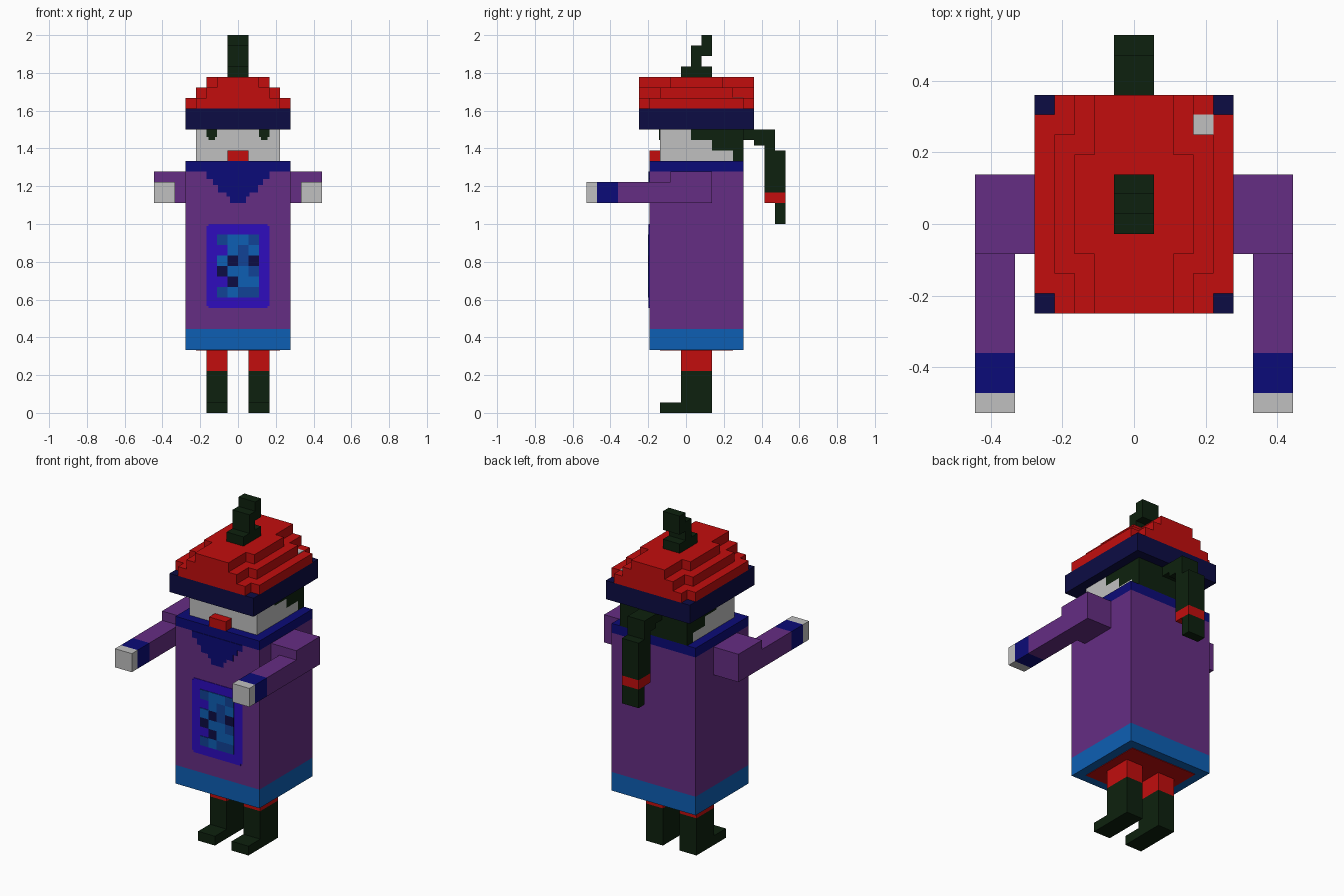
import bpy, bmesh
from mathutils import Vector

if "Cube" in bpy.data.objects:
    bpy.data.objects.remove(bpy.data.objects["Cube"])

U = 1 / 18   # edge length of one block
T = 0.06     # thickness of painted plates, in blocks


def make_material(name, rgb):
    lin = [((c / 255 + 0.055) / 1.055) ** 2.4 if c > 10 else c / 255 / 12.92 for c in rgb]
    m = bpy.data.materials.new(name)
    m.use_nodes = True
    m.diffuse_color = (*lin, 1)
    bsdf = m.node_tree.nodes["Principled BSDF"]
    bsdf.inputs["Base Color"].default_value = (*lin, 1)
    bsdf.inputs["Roughness"].default_value = 0.9
    return m


RED = make_material("red", (194, 13, 13))
PURPLE = make_material("purple", (101, 45, 131))
ROYAL = make_material("deep blue", (11, 11, 120))
NAVY = make_material("navy", (12, 12, 68))
DARK = make_material("dark green", (13, 33, 14))
SKIN = make_material("pale grey", (192, 192, 192))
BLUE = make_material("bright blue", (13, 95, 180))
MID = make_material("medium blue", (17, 66, 150))
VIOLET = make_material("violet blue", (46, 12, 190))


def part(name, mat, *boxes, flip=1):
    """Join boxes (x0, x1, y0, y1, z0, z1), in blocks, into one object."""
    bm = bmesh.new()
    for x0, x1, y0, y1, z0, z1 in boxes:
        x0, x1 = sorted((x0 * flip, x1 * flip))
        verts = bmesh.ops.create_cube(bm, size=1)["verts"]
        mid = Vector((x0 + x1, y0 + y1, z0 + z1)) / 2
        size = Vector((x1 - x0, y1 - y0, z1 - z0))
        for v in verts:
            v.co = (v.co * size + mid) * U
    mesh = bpy.data.meshes.new(name)
    bm.to_mesh(mesh)
    bm.free()
    mesh.materials.append(mat)
    obj = bpy.data.objects.new(name, mesh)
    bpy.context.collection.objects.link(obj)
    return obj


# Robe
part("robe", PURPLE, (-5, 5, -3.5, 5.5, 8, 23))
part("robe_hem", BLUE, (-5, 5, -3.5, 5.5, 6, 8))
part("robe_lining", RED, (-4, 4, -2.5, 4.5, 6 - T, 6))
part("collar", ROYAL, (-5, 5, -3.5, 5.5, 23, 24))

# Pointed bib below the collar: half width, bottom, top
FRONT = -3.5
bib = [(3, 22.3, 23), (2.4, 21.7, 22.3), (1.9, 21, 21.7), (1.1, 20.6, 21), (0.75, 20, 20.6)]
part("bib", ROYAL, *[(-w, w, FRONT - T, FRONT, a, b) for w, a, b in bib])

# Emblem panel with clipped corners and a patchwork of cells
part("emblem_panel", VIOLET, *[(-w, w, FRONT - T, FRONT, a, b) for w, a, b in
                               [(2.8, 10, 10.2), (3, 10.2, 17.8), (2.8, 17.8, 18)]])
cells = ["MBBM", ".BMB", "BNMN", "NBBM", ".NBB", "MBMM"]
for key, name, mat in (("B", "bright", BLUE), ("M", "medium", MID), ("N", "dark", NAVY)):
    part("emblem_cells_" + name, mat,
         *[(c - 2, c - 1, FRONT - 2 * T, FRONT - T, 16 - r, 17 - r)
           for r, row in enumerate(cells) for c, k in enumerate(row) if k == key])

# Head and hair, stepped towards the back: row bottom, hair start
rows = [(24, 4.5), (25, 2.5), (26, 0.5)]
part("head", SKIN, *[(-4, 4, -2.5, y, z, z + 1) for z, y in rows])
part("hair", DARK, *[(-4, 4, y, 5.5, z, z + 1) for z, y in rows])
part("mouth", RED, (-1, 1, -3.5, -2.5, 24, 25))

# Ponytail with band
part("ponytail", DARK, (-1, 1, 5.5, 7.5, 26, 27), (-1, 1, 6.5, 8.5, 25.5, 27),
     (-1, 1, 7.5, 9.5, 21, 25), (-1, 1, 7.5, 8.5, 25, 25.5))
part("ponytail_band", RED, (-1, 1, 7.5, 9.5, 20, 21))
part("ponytail_tip", DARK, (-1, 1, 8.5, 9.5, 18, 20))

# Hat: brim, three rounded layers and a bent stalk
part("hat_brim", NAVY, (-5, 5, -4.5, 6.5, 27, 29))
for i in range(3):
    w, z = 5 - i, 29 + i
    part(f"hat_layer_{i + 1}", RED,
         (1 - w, w - 1, -4.5, 6.5, z, z + 1),
         (-w, 1 - w, -3.5 + i, 5.5 - i, z, z + 1),
         (w - 1, w, -3.5 + i, 5.5 - i, z, z + 1))
part("hat_pale_spot", SKIN, (3, 4, 4.5, 5.5, 30, 30 + T))
part("hat_stalk", DARK, (-1, 1, -0.5, 2.5, 32, 33), (-1, 1, 0.5, 1.5, 33, 35),
     (-1, 1, 1.5, 2.5, 34, 36))

# Mirrored parts
for side, s in (("left", 1), ("right", -1)):
    part(side + "_eye", DARK, (2, 3, -2.5 - T, -2.5, 26.3, 27),
         (2.2, 2.8, -2.5 - T, -2.5, 26, 26.3), flip=s)
    part(side + "_sleeve", PURPLE, (5, 8, -1.5, 2.5, 20, 23), (6, 8, -6.5, -1.5, 20, 22), flip=s)
    part(side + "_cuff", ROYAL, (6, 8, -8.5, -6.5, 20, 22), flip=s)
    part(side + "_hand", SKIN, (6, 8, -9.5, -8.5, 20, 22), flip=s)
    part(side + "_leg", RED, (1, 3, -0.5, 2.5, 4, 6), flip=s)
    part(side + "_boot", DARK, (1, 3, -0.5, 2.5, 0, 4), (1, 3, -2.5, -0.5, 0, 1), flip=s)
